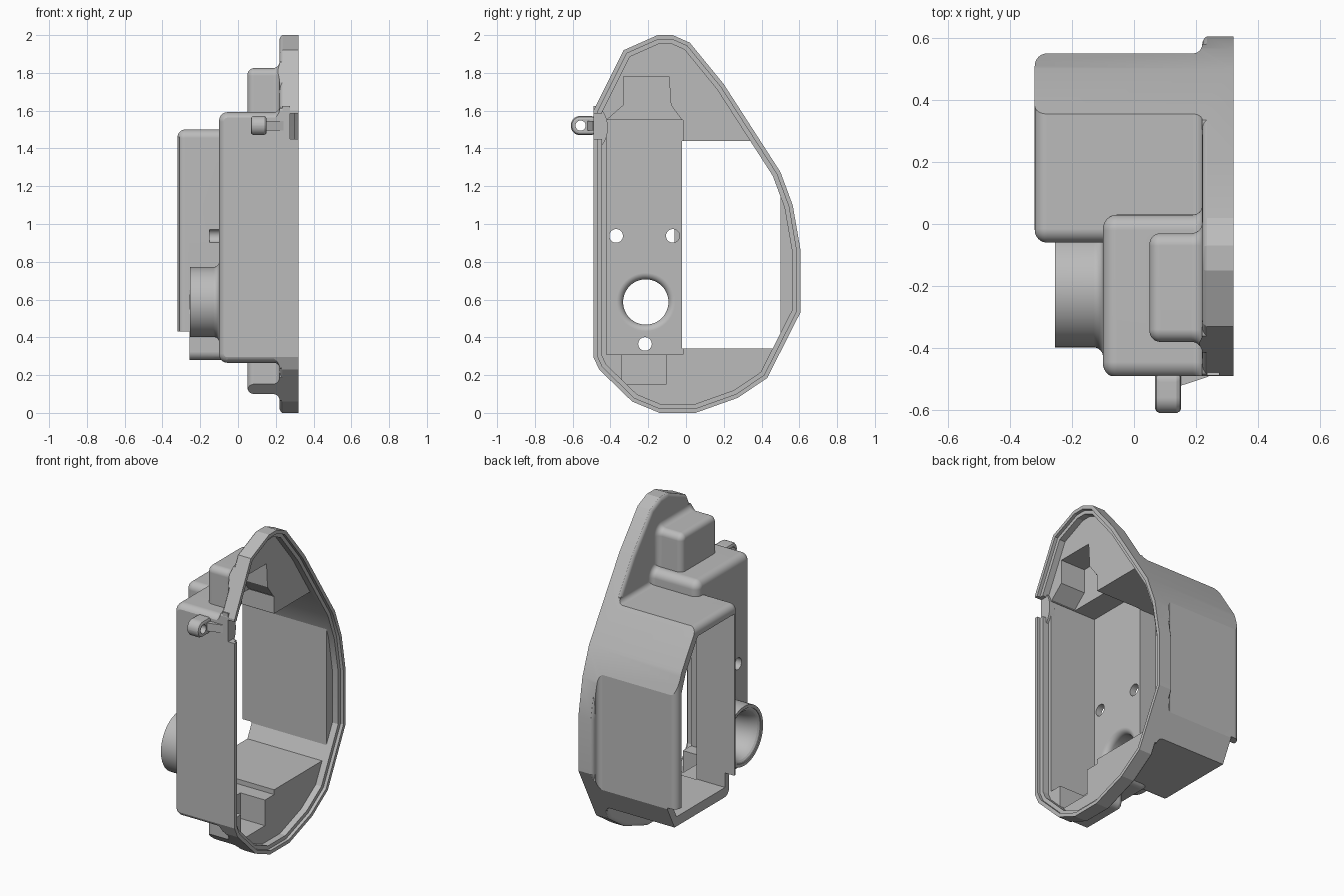
import bpy, bmesh, math
from math import sin, cos, pi

if "Cube" in bpy.data.objects:
    bpy.data.objects.remove(bpy.data.objects["Cube"], do_unlink=True)

grey = bpy.data.materials.new("plain grey")
grey.use_nodes = True
COLOUR = (0.5, 0.5, 0.5, 1)
grey.diffuse_color = COLOUR
for node in grey.node_tree.nodes:
    if node.type == 'BSDF_PRINCIPLED':
        node.inputs["Base Color"].default_value = COLOUR

STEPS = 8

# Rim outline in (y, z), clockwise from the top
OUTLINE = [(-.15, 2), (-.07, 2), (.02, 1.96), (.2, 1.74), (.5, 1.275), (.565, 1.1),
           (.605, .87), (.605, .53), (.43, .185), (.275, .08), (.05, 0), (-.14, 0),
           (-.285, .06), (-.46, .23), (-.49, .295), (-.49, 1.6), (-.33, 1.92)]


def inset(points, d):
    """Move a clockwise outline inwards by d."""
    result = []
    n = len(points)
    for i, (y, z) in enumerate(points):
        normals = []
        for a, b in ((points[i - 1], (y, z)), ((y, z), points[(i + 1) % n])):
            dy, dz = b[0] - a[0], b[1] - a[1]
            length = math.hypot(dy, dz)
            normals.append((dz / length, -dy / length))
        (ay, az), (by, bz) = normals
        k = d / (1 + ay * by + az * bz)
        result.append((y + k * (ay + by), z + k * (az + bz)))
    return result


def round_rect(y0, y1, z0, z1, r, d=0):
    """Rounded rectangle shrunk by d."""
    y0, y1, z0, z1, r = y0 + d, y1 - d, z0 + d, z1 - d, max(r - d, .004)
    corners = [(y1 - r, z1 - r), (y0 + r, z1 - r), (y0 + r, z0 + r), (y1 - r, z0 + r)]
    return [(cy + r * cos(pi / 2 * (q + s / STEPS)), cz + r * sin(pi / 2 * (q + s / STEPS)))
            for q, (cy, cz) in enumerate(corners) for s in range(STEPS + 1)]


def circle(y, z, r, n=48):
    return [(y + r * cos(2 * pi * i / n), z + r * sin(2 * pi * i / n)) for i in range(n)]


def loft(name, sections):
    """Closed solid through (x, profile) sections."""
    bm = bmesh.new()
    rings = [[bm.verts.new((x, y, z)) for y, z in profile] for x, profile in sections]
    n = len(rings[0])
    for a, b in zip(rings, rings[1:]):
        for i in range(n):
            j = (i + 1) % n
            bm.faces.new((a[i], a[j], b[j], b[i]))
    bm.faces.new(rings[0])
    bm.faces.new(rings[-1])
    bmesh.ops.recalc_face_normals(bm, faces=bm.faces[:])
    mesh = bpy.data.meshes.new(name)
    bm.to_mesh(mesh)
    bm.free()
    mesh.materials.append(grey)
    obj = bpy.data.objects.new(name, mesh)
    bpy.context.scene.collection.objects.link(obj)
    return obj


def prism(name, x0, x1, profile):
    return loft(name, [(x0, profile), (x1, profile)])


def block(name, x0, x1, y0, y1, z0, z1):
    return prism(name, x0, x1, [(y0, z0), (y1, z0), (y1, z1), (y0, z1)])


def swell(name, x0, x1, rect, r, flare):
    """Box with a rounded far end and a flared foot."""
    angles = [pi / 2 * s / STEPS for s in range(STEPS + 1)]
    rings = [(x0 + r * (1 - cos(t)), r * (1 - sin(t))) for t in angles]
    rings += [(x1 - flare + flare * sin(t), -flare * (1 - cos(t))) for t in angles]
    rings.append((x1 + .04, -flare))
    return loft(name, [(x, round_rect(*rect, r + .005, d)) for x, d in rings])


def combine(target, other, operation):
    mod = target.modifiers.new("combine", 'BOOLEAN')
    mod.operation = operation
    mod.solver = 'EXACT'
    mod.object = other
    graph = bpy.context.evaluated_depsgraph_get()
    mesh = bpy.data.meshes.new_from_object(target.evaluated_get(graph))
    target.modifiers.clear()
    target.data = mesh
    bpy.data.objects.remove(other, do_unlink=True)


# Outer shape: rim plate, back box, front box, stepped pad and round spout
angles = [pi / 2 * s / STEPS for s in range(STEPS + 1)]
housing = loft("housing", [(.22 + .03 * (1 - cos(t)), inset(OUTLINE, .03 * (1 - sin(t)) - .004))
                           for t in angles] + [(.36, inset(OUTLINE, -.004))])
spout_rings = [(-.254, .185)] + [(-.13 + .03 * sin(t), .185 + .03 * (1 - cos(t))) for t in angles]
spout_rings.append((-.07, .215))
outer_parts = [
    swell("back_box", -.32, .22, (-.06, .55, .28, 1.5), .04, .03),
    swell("front_box", -.1, .22, (-.495, .03, .265, 1.592), .045, .03),
    swell("stepped_pad", .05, .22, (-.38, -.03, .1, 1.825), .035, .035),
    loft("spout", [(x, circle(-.213, .587, r)) for x, r in spout_rings]),
]
for part in outer_parts:
    combine(housing, part, 'UNION')
combine(housing, prism("outline", -.5, .32, OUTLINE), 'INTERSECT')

# Hollow inside, open at the rim and at the back box end
cavity = block("cavity", .26, .45, -.8, .8, -.2, 2.2)
pad_hollow = [(-.33, 1.78), (-.09, 1.78), (-.08, 1.63), (-.025, 1.555), (-.025, 1.5),
              (-.415, 1.5), (-.415, 1.555), (-.33, 1.63)]
hollows = [
    block("front_hollow", -.06, .4, -.42, -.015, .31, 1.55),
    block("back_hollow", -.48, .41, -.02, .5, .34, 1.44),
    prism("upper_hollow", .09, .42, pad_hollow),
    block("lower_hollow", .09, .43, -.34, -.105, .15, .35),
]
for part in hollows:
    combine(cavity, part, 'UNION')
combine(cavity, prism("inner_outline", -.46, .4, inset(OUTLINE, .045)), 'INTERSECT')

# Spout throat, narrow in the middle
throat_rings = [(-.256, .166)] + [(-.25 + .13 * (1 - cos(t)), .165 - .045 * sin(t)) for t in angles]
throat_rings += [(-.095 + .035 * sin(t), .12 + .035 * (1 - cos(t))) for t in angles]
throat_rings.append((-.03, .155))

cutters = [
    cavity,
    prism("rim_step", .3, .4, inset(OUTLINE, .022)),
    loft("throat", [(x, circle(-.213, .587, r)) for x, r in throat_rings]),
    block("lower_end_cut", -.5, -.256, -.3, .8, -.1, .43),
    block("slide_groove", -.5, -.295, -.045, -.033, .4, 1.46),
    block("latch_notch", .27, .4, -.6, -.42, 1.45, 1.585),
]
cutters += [prism("screw_hole", -.15, .0, circle(y, z, .036, 32))
            for y, z in ((-.37, .937), (-.07, .937), (-.217, .365))]
for part in cutters:
    combine(housing, part, 'DIFFERENCE')

# Half-round boss behind the notch
boss = prism("latch_boss", .235, .275,
             [(-.489 + .075 * cos(a), 1.51 + .115 * sin(a))
              for a in (pi * (s / 16 - .5) for s in range(17))])

# Ringed tab on the front with its web
tab_profile = round_rect(-.61, -.46, 1.47, 1.572, .05)
tab_rings = [(.068, .015), (.072, .006), (.083, 0), (.137, 0), (.148, .006), (.152, .015)]
tab = loft("ring_tab", [(x, round_rect(-.61 + d, -.46, 1.47 + d, 1.572 - d, .05 - d))
                        for x, d in tab_rings])
combine(tab, prism("tab_hole", 0, .2, circle(-.558, 1.521, .027, 32)), 'DIFFERENCE')
web = loft("tab_web", [(x, [(y, 1.495), (-.46, 1.495), (-.46, 1.545), (y, 1.545)])
                       for x, y in ((.14, -.525), (.24, -.492))])

# Smooth the rounded parts and keep the flats crisp
for obj in (housing, boss, tab, web):
    bpy.ops.object.select_all(action='DESELECT')
    obj.select_set(True)
    bpy.context.view_layer.objects.active = obj
    bpy.ops.object.shade_smooth_by_angle(angle=math.radians(14))
    weighted = obj.modifiers.new("flat_normals", 'WEIGHTED_NORMAL')
    weighted.keep_sharp = True
